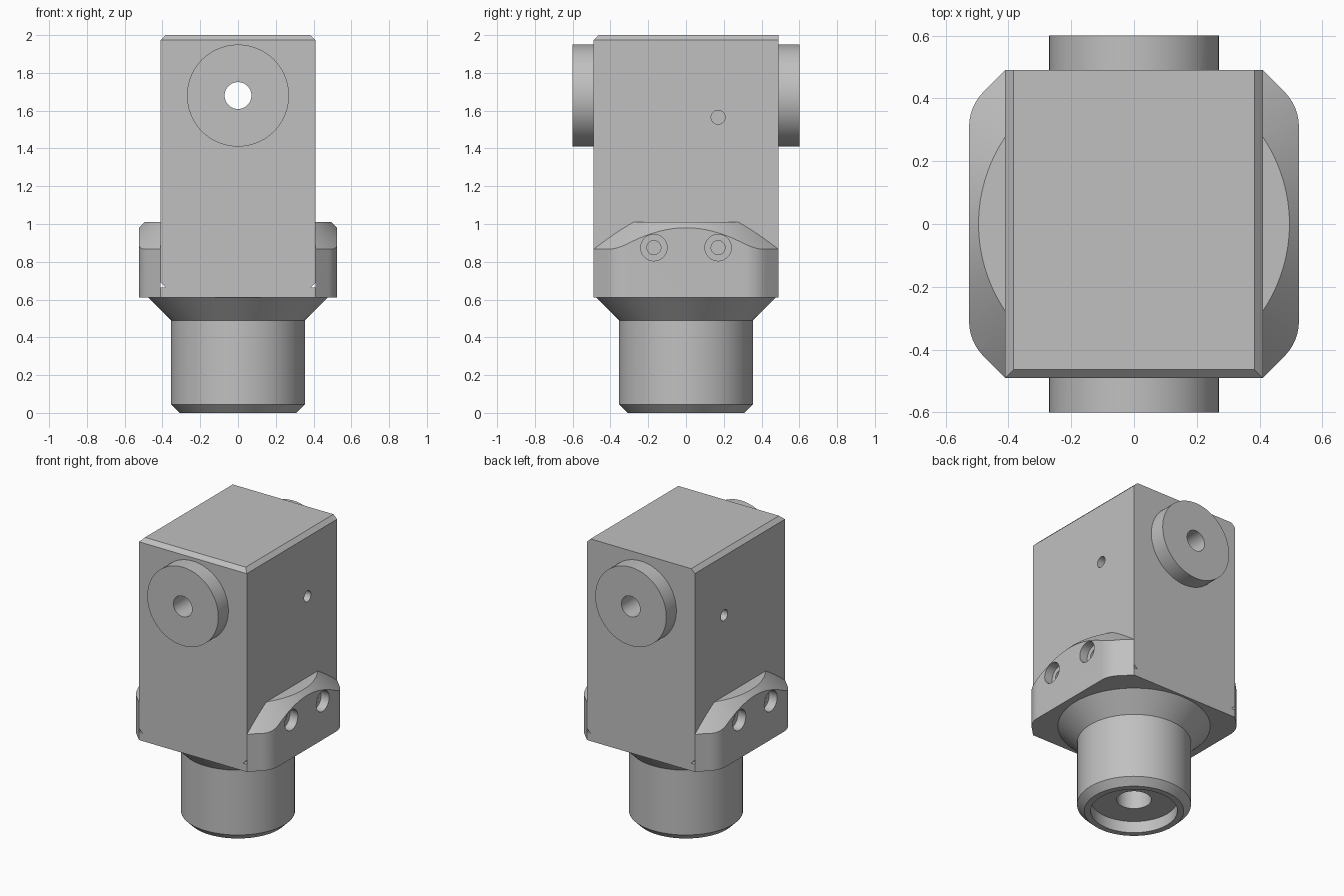
import bpy, bmesh, math
from mathutils import Matrix

cube = bpy.data.objects.get("Cube")
if cube:
    bpy.data.objects.remove(cube, do_unlink=True)

metal = bpy.data.materials.new("plain_grey_metal")
metal.use_nodes = True
GREY = (0.53, 0.53, 0.53, 1)
metal.diffuse_color = GREY
metal.node_tree.nodes["Principled BSDF"].inputs["Base Color"].default_value = GREY


def finish(name, bm):
    bmesh.ops.recalc_face_normals(bm, faces=bm.faces)
    mesh = bpy.data.meshes.new(name)
    bm.to_mesh(mesh)
    bm.free()
    mesh.materials.append(metal)
    ob = bpy.data.objects.new(name, mesh)
    bpy.context.collection.objects.link(ob)
    return ob


def box(bm, x, y, z0, z1):
    """Box with half sizes x, y between two heights."""
    m = Matrix.Translation((0, 0, (z0 + z1) / 2)) @ Matrix.Diagonal((2 * x, 2 * y, z1 - z0, 1))
    bmesh.ops.create_cube(bm, size=1, matrix=m)


def rod(name, axis, r, a, b, c1, c2, sides=64):
    """Cylinder along x or y from a to b; c1, c2 locate its axis."""
    bm = bmesh.new()
    mid = (a + b) / 2
    if axis == "X":
        m = Matrix.Translation((mid, c1, c2)) @ Matrix.Rotation(math.pi / 2, 4, "Y")
    else:
        m = Matrix.Translation((c1, mid, c2)) @ Matrix.Rotation(math.pi / 2, 4, "X")
    bmesh.ops.create_cone(bm, cap_ends=True, segments=sides, radius1=r, radius2=r,
                          depth=abs(b - a), matrix=m)
    return finish(name, bm)


def combine(ob, tool, how):
    mod = ob.modifiers.new(how, "BOOLEAN")
    mod.operation, mod.solver, mod.object = how, "EXACT", tool
    bpy.context.view_layer.objects.active = ob
    bpy.ops.object.modifier_apply(modifier=mod.name)
    bpy.data.objects.remove(tool, do_unlink=True)


W, D = 0.41, 0.49          # half width and half depth of the block
SEAT = 0.663               # height where the block sits in the bracket
BASE = 0.61                # underside of the bracket

# Block: chamfered along its sides and the top front edge
bm = bmesh.new()
box(bm, W, D, SEAT, 2)
edges = []
for e in bm.edges:
    a, b = (v.co for v in e.verts)
    along_y = abs(a.y - b.y) > 0.1
    top_front = a.z > 1.9 and b.z > 1.9 and a.y < 0 and b.y < 0
    if along_y or top_front:
        edges.append(e)
bmesh.ops.bevel(bm, geom=edges, offset=0.027, segments=1, affect="EDGES")
block = finish("main_block", bm)

# Round bosses front and back with a bore right through
combine(block, rod("boss", "Y", 0.27, -0.6, 0.6, 0, 1.68, 96), "UNION")
combine(block, rod("cross_bore", "Y", 0.071, -0.8, 0.8, 0, 1.68), "DIFFERENCE")

# Bracket: plan with rounded corners, extruded upwards
R, cx, cy = 0.157, 0.368, 0.31
corner = [(cx + R * math.cos(math.radians(t * 4.5)), cy + R * math.sin(math.radians(t * 4.5)))
          for t in range(11)] + [(W, D)]
plan = corner + [(-x, y) for x, y in reversed(corner)]
plan += [(-x, -y) for x, y in plan]
bm = bmesh.new()
face = bm.faces.new([bm.verts.new((x, y, BASE)) for x, y in plan])
ext = bmesh.ops.extrude_face_region(bm, geom=[face])
for v in ext["geom"]:
    if isinstance(v, bmesh.types.BMVert):
        v.co.z = 1.01
bracket = finish("side_bracket", bm)

# Conical turning of the bracket's upper edge
bm = bmesh.new()
bmesh.ops.create_cone(bm, cap_ends=True, segments=128, radius1=0.945, radius2=0.485, depth=0.46,
                      matrix=Matrix.Translation((0, 0, 0.79)))
combine(bracket, finish("turning_cone", bm), "INTERSECT")

# Slot that receives the block
bm = bmesh.new()
box(bm, W, 0.8, SEAT, 1.3)
combine(bracket, finish("slot", bm), "DIFFERENCE")

# Counterbored screw holes and the pin holes on both sides
for s in (-1, 1):
    for y in (-0.17, 0.17):
        combine(bracket, rod("counterbore", "X", 0.07, s * 0.465, s * 0.7, y, 0.875, 48), "DIFFERENCE")
        for part in (bracket, block):
            combine(part, rod("screw_hole", "X", 0.037, s * 0.33, s * 0.7, y, 0.875, 32), "DIFFERENCE")
    combine(block, rod("pin_hole", "X", 0.037, s * 0.25, s * 0.7, 0.17, 1.565, 32), "DIFFERENCE")

# Spigot: turned shank with a stepped bore underneath
profile = [(0, 0.4), (0.108, 0.4), (0.108, 0.08), (0.27, 0.08), (0.27, 0), (0.31, 0),
           (0.355, 0.045), (0.355, 0.49), (0.475, BASE), (0, BASE)]
bm = bmesh.new()
verts = [bm.verts.new((r, 0, z)) for r, z in profile]
lines = [bm.edges.new(p) for p in zip(verts, verts[1:])]
bmesh.ops.spin(bm, geom=verts + lines, cent=(0, 0, 0), axis=(0, 0, 1),
               angle=2 * math.pi, steps=80)
bmesh.ops.remove_doubles(bm, verts=bm.verts, dist=0.0001)
spigot = finish("spigot", bm)

# Smooth the turned surfaces, keep machined edges crisp
bpy.ops.object.select_all(action="DESELECT")
for ob in (block, bracket, spigot):
    ob.select_set(True)
bpy.context.view_layer.objects.active = block
bpy.ops.object.shade_smooth_by_angle(angle=math.radians(20))
